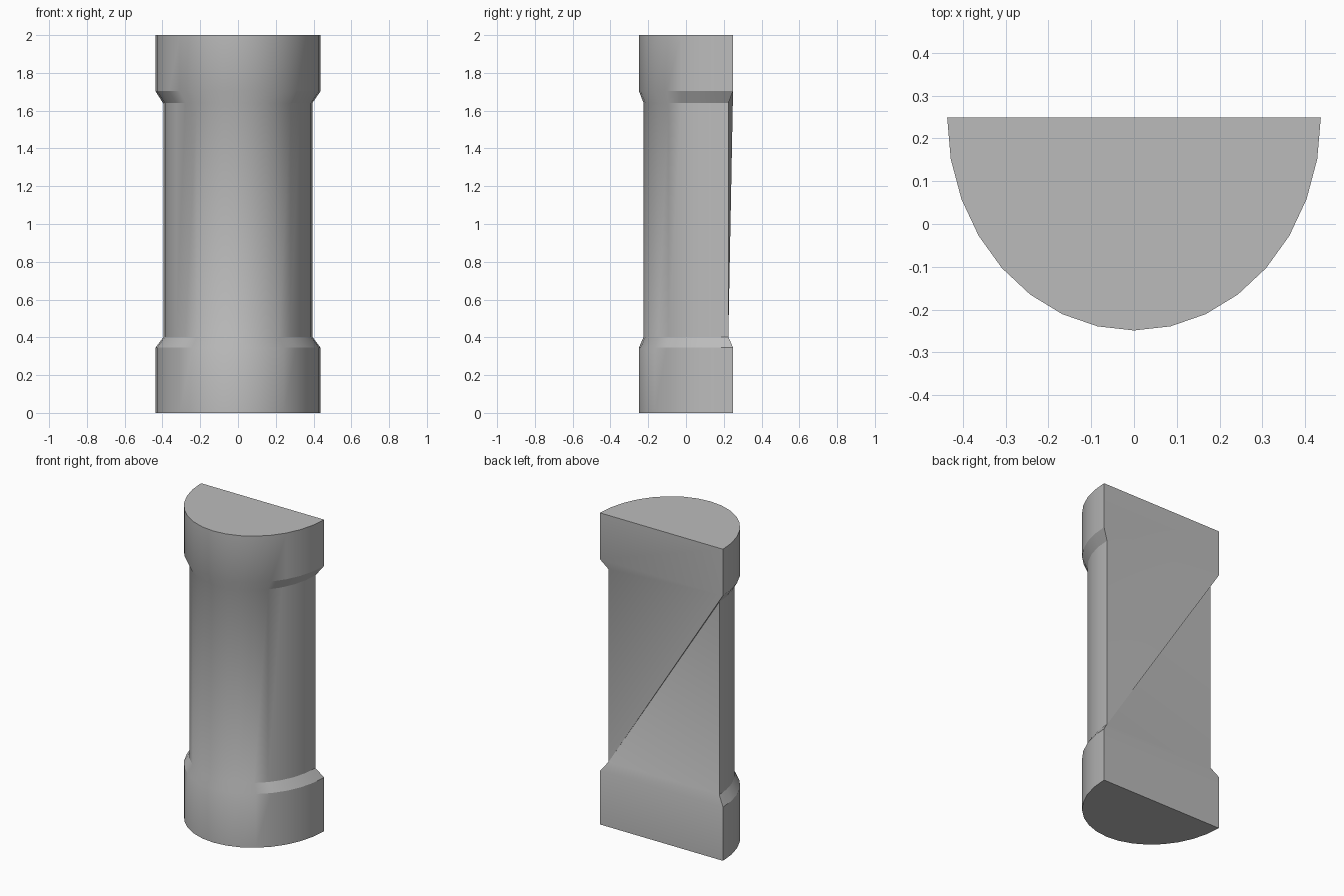
import bpy, bmesh, math

cube = bpy.data.objects.get("Cube")
if cube:
    bpy.data.objects.remove(cube, do_unlink=True)

HALF_WIDTH, HALF_DEPTH, SEGMENTS = 0.437, 0.249, 16
# height and scale of each half-round section, from the base to the cap
SECTIONS = [(0, 1), (0.345, 1), (0.403, 0.9), (1.64, 0.9), (1.703, 1), (2, 1)]

stone = bpy.data.materials.new("grey stone")
stone.use_nodes = True
colour = (0.5, 0.5, 0.5, 1)
stone.diffuse_color = colour
stone.node_tree.nodes["Principled BSDF"].inputs["Base Color"].default_value = colour


def section(bm, z, scale):
    """Half-ellipse from the -x back corner, round the front, to the +x one."""
    ring = []
    for i in range(SEGMENTS + 1):
        a = math.pi * i / SEGMENTS
        x = -HALF_WIDTH * math.cos(a)
        y = HALF_DEPTH * (1 - 2 * math.sin(a))
        ring.append(bm.verts.new((x * scale, y * scale, z)))
    return ring


bm = bmesh.new()
rings = [section(bm, z, s) for z, s in SECTIONS]

# curved front
for low, high in zip(rings, rings[1:]):
    for i in range(SEGMENTS):
        face = bm.faces.new((low[i], low[i + 1], high[i + 1], high[i]))
        face.smooth = True

# base and cap
bm.faces.new(reversed(rings[0]))
bm.faces.new(rings[-1])

# flat back of the foot, lower slope and head
for k in (0, 1, 4):
    low, high = rings[k], rings[k + 1]
    bm.faces.new((low[-1], low[0], high[0], high[-1]))

# shaft back, folded slightly out to the upper right corner
foot, neck, head = rings[2], rings[3], rings[4]
bm.faces.new((foot[-1], foot[0], neck[0]))
bm.faces.new((foot[-1], neck[0], head[0]))
bm.faces.new((foot[-1], head[0], neck[-1]))
bm.faces.new((neck[-1], head[0], head[-1]))

mesh = bpy.data.meshes.new("half_column")
bm.to_mesh(mesh)
bm.free()
mesh.materials.append(stone)
column = bpy.data.objects.new("half_column", mesh)
bpy.context.collection.objects.link(column)

# smooth the curve, keep the collars and corners crisp
bpy.ops.object.select_all(action="DESELECT")
column.select_set(True)
bpy.context.view_layer.objects.active = column
bpy.ops.object.shade_smooth_by_angle(angle=math.radians(25))
